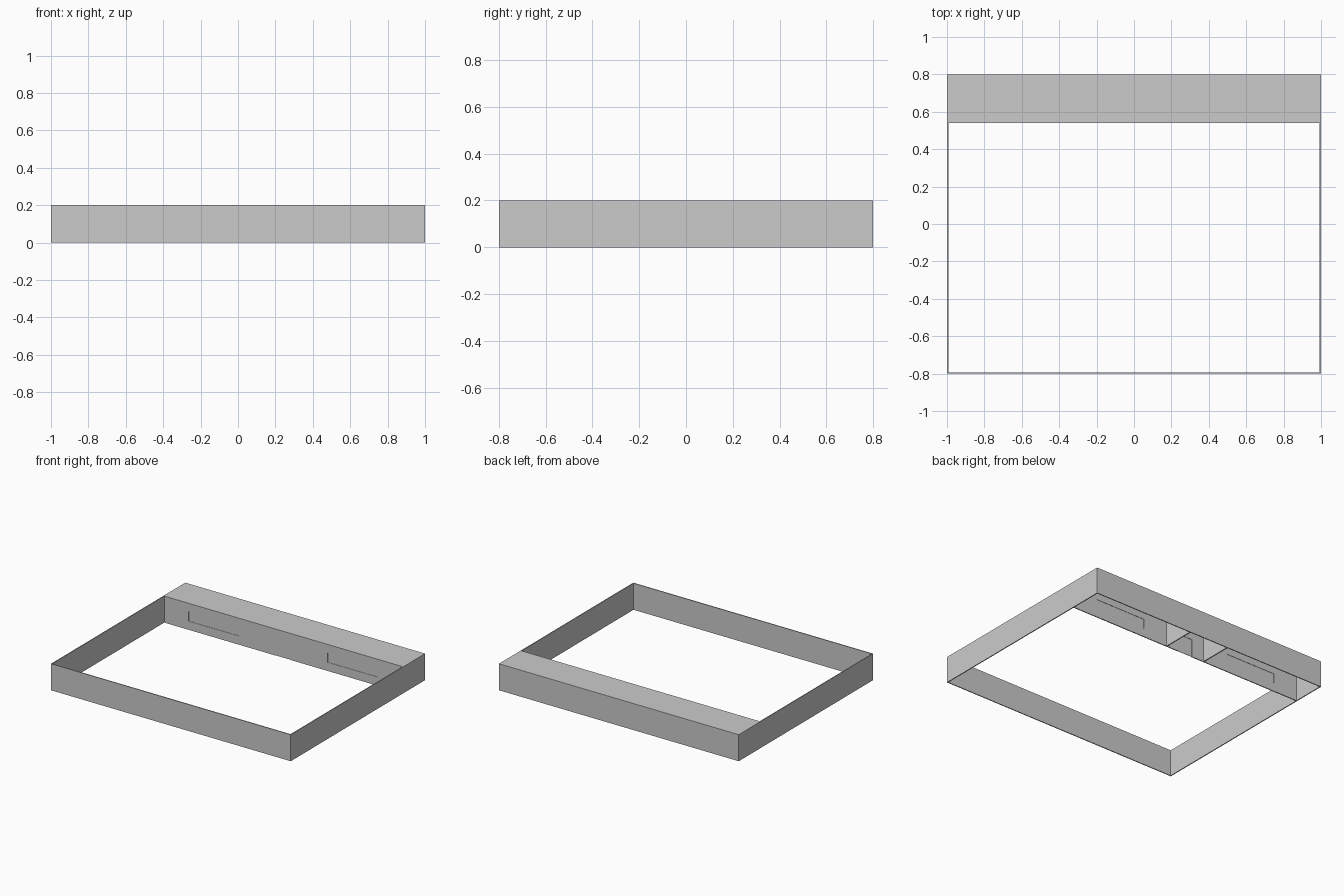
import bpy

if "Cube" in bpy.data.objects:
    bpy.data.objects.remove(bpy.data.objects["Cube"])

H, T = 0.2, 0.007          # wall height and thickness
Y_IN = 0.54                # front face of the inner wall


def box(name, x, y, z):
    """Axis-aligned box from (min, max) ranges."""
    r = (x, y, z)
    bpy.ops.mesh.primitive_cube_add(size=1, location=[(a + b) / 2 for a, b in r])
    ob = bpy.context.object
    ob.name = name
    ob.scale = [b - a for a, b in r]
    bpy.ops.object.transform_apply(location=False, rotation=False, scale=True)
    return ob


def cut(target, x, z):
    """Cut an opening through the inner wall."""
    c = box("opening_cutter", x, (Y_IN - 0.05, Y_IN + 0.05), z)
    m = target.modifiers.new("opening", 'BOOLEAN')
    m.operation, m.solver, m.object = 'DIFFERENCE', 'EXACT', c
    bpy.context.view_layer.objects.active = target
    bpy.ops.object.modifier_apply(modifier=m.name)
    bpy.data.objects.remove(c, do_unlink=True)


# perimeter walls
box("front_wall", (-1, 1), (-0.8, -0.8 + T), (0, H))
box("back_wall", (-1, 1), (0.8 - T, 0.8), (0, H))
for s, side in ((-1, "left"), (1, "right")):
    x = sorted((s, s * (1 - T)))
    box(side + "_wall", x, (-0.8 + T, 0.8 - T), (0, H))

# inner wall with two windows and a doorway
inner = box("inner_wall", (-1 + T, 1 - T), (Y_IN, Y_IN + T), (0, H - T))
pane_y = (Y_IN + 0.0025, Y_IN + T - 0.0025)
for s, side in ((-1, "left"), (1, "right")):
    wx = sorted((s * 0.37, s * 0.79))
    cut(inner, wx, (0.065, 0.137))
    box(side + "_window_panel", wx, pane_y, (0.065, 0.137))
cut(inner, (-0.058, 0.058), (-0.05, 0.135))
box("door_panel", (-0.058, 0.058), pane_y, (0, 0.135))

# room dividers
for s, side in ((-1, "left"), (1, "right")):
    box(side + "_divider", sorted((s * 0.161, s * 0.169)),
        (Y_IN + T, 0.8 - T), (0, H - T))

# flat roof over the back rooms
box("roof", (-1 + T, 1 - T), (Y_IN, 0.8 - T), (H - T, H))
